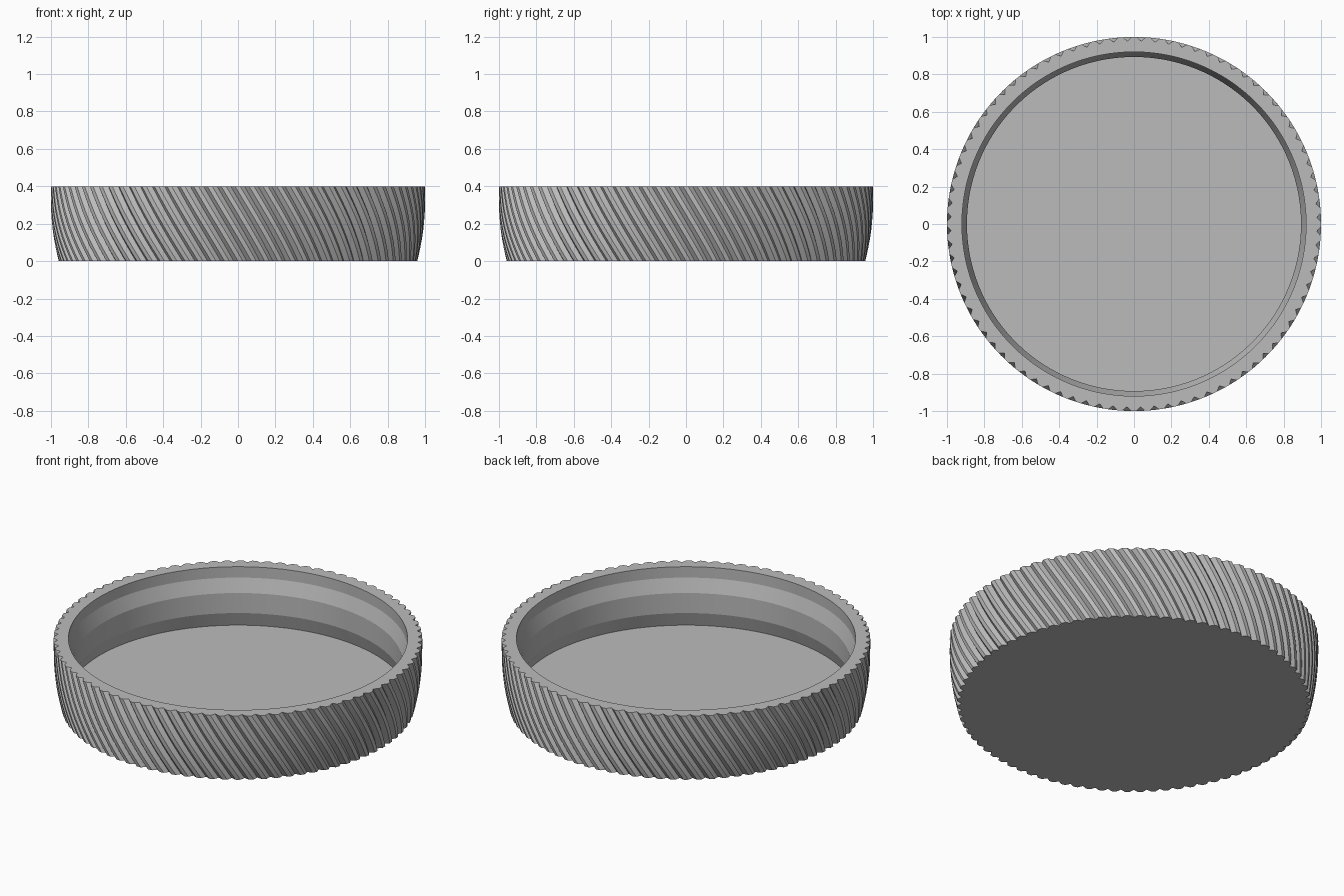
import bpy, bmesh, math

cube = bpy.data.objects.get("Cube")
if cube:
    bpy.data.objects.remove(cube)

RIBS = 84
STEPS = 12          # rings up the outer wall
HEIGHT = 0.4
TWIST = -0.24       # turn of the ribs from bottom to top
DEPTH = 0.022       # depth of the grooves
TOOTH = [(0.0, 0), (0.36, 0), (0.68, DEPTH)]   # crest, crest, groove

grey = bpy.data.materials.new("grey plastic")
grey.use_nodes = True
grey.diffuse_color = (0.5, 0.5, 0.5, 1)
grey.node_tree.nodes["Principled BSDF"].inputs["Base Color"].default_value = (0.5, 0.5, 0.5, 1)

bm = bmesh.new()


def ring(radius, z, turn=0.0, ribbed=False):
    verts = []
    for i in range(RIBS):
        for offset, cut in TOOTH:
            a = math.tau * (i + offset) / RIBS + turn
            r = radius - cut if ribbed else radius
            verts.append(bm.verts.new((r * math.cos(a), r * math.sin(a), z)))
    return verts


def bridge(low, high, smooth=False):
    n = len(low)
    for i in range(n):
        j = (i + 1) % n
        face = bm.faces.new((low[i], low[j], high[j], high[i]))
        face.smooth = smooth


# Outer wall: bulging profile with twisted ribs
rings = []
for k in range(STEPS + 1):
    t = k / STEPS
    radius = 1.0 - 0.042 * max(0, 1 - t / 0.8) ** 2
    rings.append(ring(radius, HEIGHT * t, TWIST * t, True))
bm.faces.new(rings[0][::-1])

# Inner wall: rim, clear band, raised holding ridge, floor
for radius, z in [(0.92, 0.4), (0.92, 0.335), (0.893, 0.255),
                  (0.893, 0.135), (0.92, 0.05)]:
    rings.append(ring(radius, z, TWIST))
for k in range(len(rings) - 1):
    bridge(rings[k], rings[k + 1], k > STEPS)
bm.faces.new(rings[-1])

mesh = bpy.data.meshes.new("ribbed_lid")
bmesh.ops.recalc_face_normals(bm, faces=bm.faces)
bm.to_mesh(mesh)
bm.free()
mesh.materials.append(grey)
lid = bpy.data.objects.new("ribbed_lid", mesh)
bpy.context.collection.objects.link(lid)

# Smooth inner bands, crisp edges between them
bpy.context.view_layer.objects.active = lid
lid.select_set(True)
bpy.ops.object.shade_smooth_by_angle(angle=math.radians(12))
